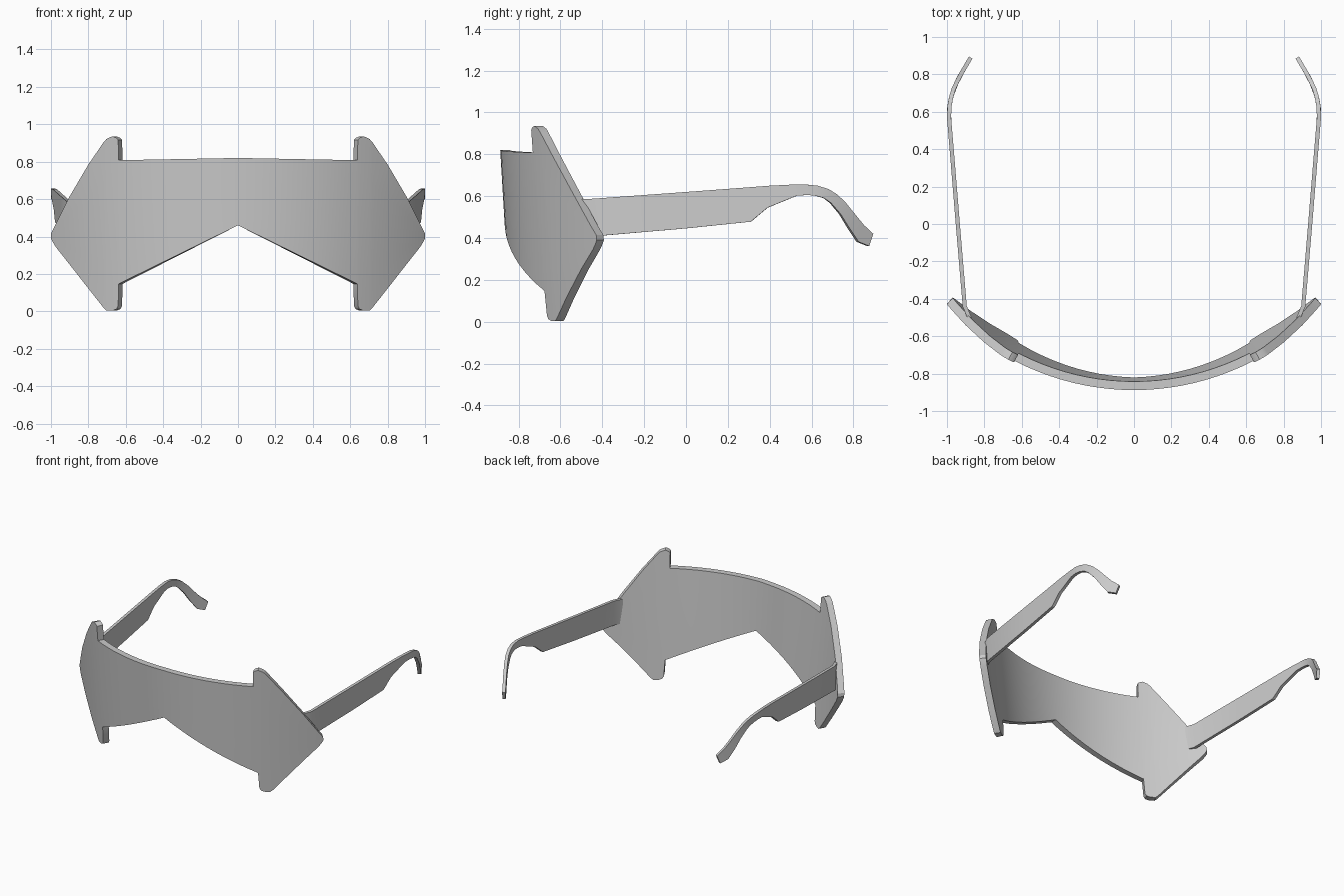
import bpy, bmesh, math
from mathutils import Vector

if "Cube" in bpy.data.objects:
    bpy.data.objects.remove(bpy.data.objects["Cube"])


def interp(table, t):
    # piecewise linear lookup in rows (t, v0, v1...)
    for a, b in zip(table, table[1:]):
        if t <= b[0]:
            k = (t - a[0]) / (b[0] - a[0])
            return [p + (q - p) * k for p, q in zip(a[1:], b[1:])]
    return list(table[-1][1:])


def finish(name, bm):
    # clean mesh, mirrored across x
    bmesh.ops.recalc_face_normals(bm, faces=bm.faces)
    me = bpy.data.meshes.new(name)
    bm.to_mesh(me)
    bm.free()
    ob = bpy.data.objects.new(name, me)
    bpy.context.collection.objects.link(ob)
    mod = ob.modifiers.new("mirror", 'MIRROR')
    mod.merge_threshold = 0.0005
    bpy.ops.object.select_all(action='DESELECT')
    bpy.context.view_layer.objects.active = ob
    ob.select_set(True)
    bpy.ops.object.modifier_apply(modifier="mirror")
    bpy.ops.object.shade_smooth_by_angle(angle=math.radians(30))
    return ob


# Curved, slightly leaning shield: columns of (x, bottom z, top z)
outline = [(0, .46, .82), (.638, .147, .808), (.641, .03, .917), (.65, .012, .927),
           (.672, .004, .936), (.703, .004, .922), (.718, .018, .905), (.80, .122, .785),
           (.90, .25, .615), (.975, .345, .465), (.99, .37, .435), (1.0, .39, .415)]
ROWS, THICK = 4, .046


def shield_point(x, z, depth):
    lean = (.06 + .06 * x * x) * (.82 - z)
    y = -.888 + .36 * x**2 + .05 * x**4 + lean
    slope = .72 * x + .2 * x**3
    n = Vector((-slope, 1, 0)).normalized()
    return Vector((x, y, z)) + n * depth


xs = [.638 * i / 10 for i in range(10)] + [c[0] for c in outline[1:]]
bm = bmesh.new()
columns = []
for x in xs:
    lo, hi = interp(outline, x)
    zs = [lo + (hi - lo) * r / ROWS for r in range(ROWS + 1)]
    loop = [(z, 0) for z in zs] + [(z, THICK) for z in reversed(zs)]
    columns.append([bm.verts.new(shield_point(x, z, d)) for z, d in loop])
for a, b in zip(columns, columns[1:]):
    for i in range(len(a)):
        j = (i + 1) % len(a)
        bm.faces.new((a[i], a[j], b[j], b[i]))
bm.faces.new(columns[-1])
finish("shield", bm)

# Temple arms: plan path (y, x) and side profile (top y, top z, bottom y, bottom z)
path = [(-.51, .876), (-.44, .905), (0, .942), (.45, .979), (.57, .989), (.62, .988),
        (.67, .980), (.72, .965), (.78, .938), (.89, .873)]
profile = [(-.505, .585, -.505, .405), (-.44, .588, -.44, .408), (0, .62, 0, .446),
           (.31, .643, .31, .478), (.40, .65, .39, .545), (.50, .655, .53, .602),
           (.57, .656, .58, .606), (.63, .650, .62, .602), (.68, .633, .66, .59),
           (.72, .608, .69, .568), (.76, .568, .735, .515), (.81, .505, .775, .45),
           (.845, .462, .82, .382), (.89, .42, .87, .362)]


def arm_point(y, z, side):
    x = interp(path, y)[0]
    slope = (interp(path, y + .02)[0] - interp(path, max(y - .02, -.51))[0]) / .04
    slope = slope if y < .85 else -.59
    n = Vector((1, -slope, 0)).normalized()
    return Vector((x, y, z)) + n * side * .011


bm = bmesh.new()
rings = [[bm.verts.new(arm_point(*p)) for p in
          ((yt, zt, -1), (yt, zt, 1), (yb, zb, 1), (yb, zb, -1))]
         for yt, zt, yb, zb in profile]
for a, b in zip(rings, rings[1:]):
    for i in range(4):
        j = (i + 1) % 4
        bm.faces.new((a[i], a[j], b[j], b[i]))
bm.faces.new(rings[0])
bm.faces.new(rings[-1])
finish("temple_arms", bm)
